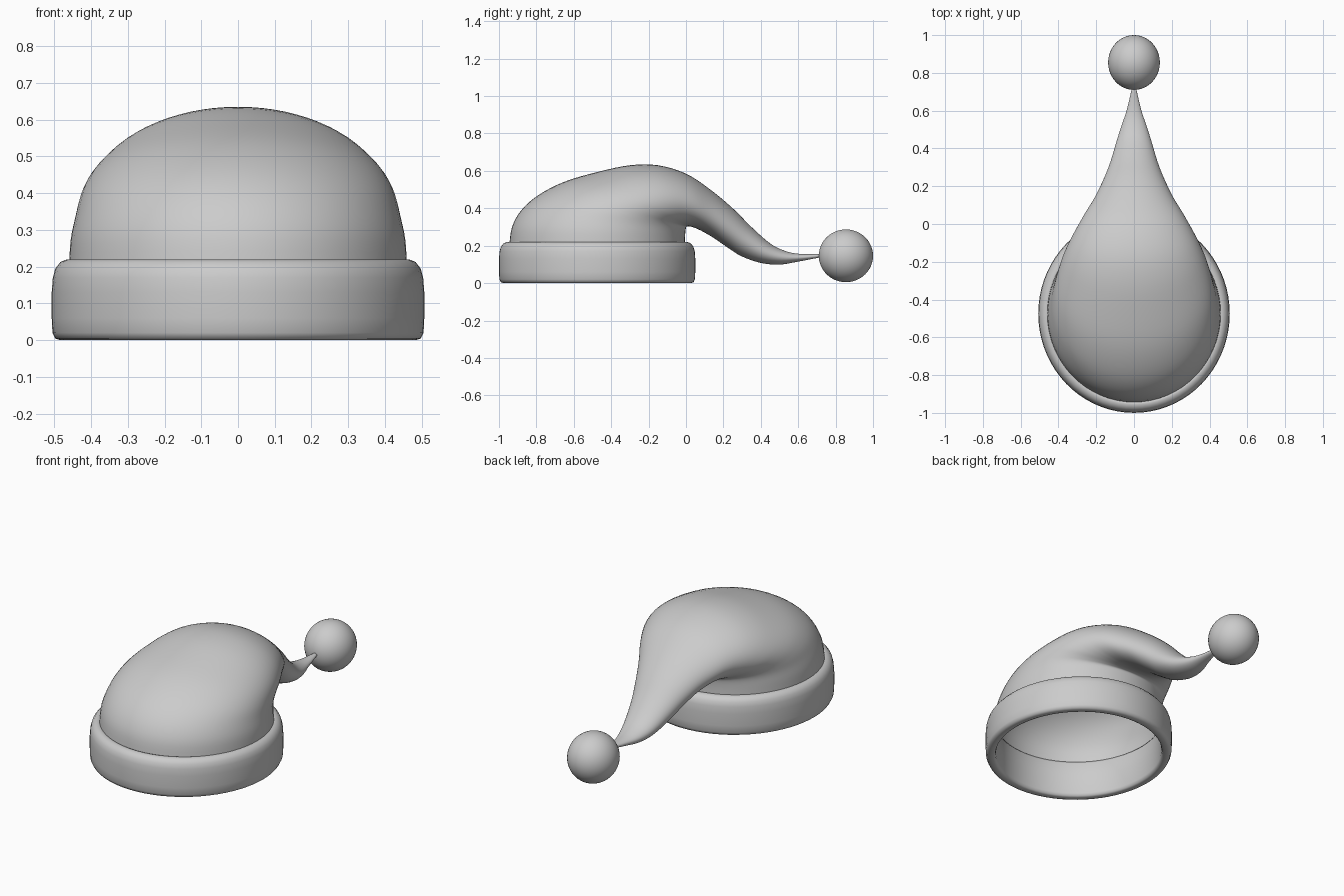
import bpy, bmesh, math
from mathutils import Vector

if "Cube" in bpy.data.objects:
    bpy.data.objects.remove(bpy.data.objects["Cube"])


def loft(name, rings, close_loop=False, cap_end=False):
    """Skin a list of equally long point rings."""
    bm = bmesh.new()
    vs = [[bm.verts.new(p) for p in r] for r in rings]
    n = len(vs[0])
    for i in range(len(vs) if close_loop else len(vs) - 1):
        a, b = vs[i], vs[(i + 1) % len(vs)]
        for j in range(n):
            k = (j + 1) % n
            bm.faces.new((a[j], a[k], b[k], b[j]))
    if cap_end:
        bm.faces.new(vs[-1])
    bmesh.ops.recalc_face_normals(bm, faces=bm.faces)
    me = bpy.data.meshes.new(name)
    bm.to_mesh(me)
    bm.free()
    ob = bpy.data.objects.new(name, me)
    bpy.context.collection.objects.link(ob)
    for p in me.polygons:
        p.use_smooth = True
    return ob


def catmull(a, b, c, d, t):
    return 0.5 * (2 * b + (c - a) * t + (2 * a - 5 * b + 4 * c - d) * t * t
                  + (3 * b - a - 3 * c + d) * t ** 3)


# Floppy cone: front/top point (y, z), back/under point (y, z), half width
sections = [
    (-.945, .20, -.005, .20, .460),
    (-.93, .30, -.005, .25, .455),
    (-.88, .39, -.002, .285, .442),
    (-.79, .47, .002, .300, .430),
    (-.65, .542, .012, .303, .412),
    (-.47, .595, .025, .302, .385),
    (-.30, .630, .042, .297, .350),
    (-.15, .630, .065, .288, .310),
    (0, .585, .10, .270, .262),
    (.13, .500, .155, .237, .207),
    (.25, .400, .23, .185, .160),
    (.35, .300, .30, .142, .126),
    (.45, .212, .40, .108, .096),
    (.53, .172, .50, .099, .068),
    (.61, .156, .60, .115, .038),
    (.72, .155, .72, .138, .011),
]
N, STEPS = 64, 4
last = len(sections) - 1
rings = []
for i in range(last):
    quad = [sections[min(max(i + o, 0), last)] for o in (-1, 0, 1, 2)]
    for s in range(STEPS + (i == last - 1)):
        fy, fz, by, bz, w = (catmull(*q, s / STEPS) for q in zip(*quad))
        front, back = Vector((0, fy, fz)), Vector((0, by, bz))
        mid, half = (front + back) / 2, (front - back) / 2
        rings.append([mid + half * math.cos(a) + Vector((w * math.sin(a), 0, 0))
                      for a in (2 * math.pi * j / N for j in range(N))])
loft("hat_body", rings, cap_end=True)

# Thick rounded brim, a slightly oval lathe
profile = [(.455, .005), (.465, 0), (.485, 0), (.498, .005), (.505, .02),
           (.507, .06), (.507, .13), (.504, .17), (.497, .195), (.483, .213),
           (.465, .22), (.452, .218), (.445, .205), (.447, .12), (.45, .02)]
loft("brim", [[(r * math.sin(a), -.475 + 1.035 * r * math.cos(a), z)
               for a in (2 * math.pi * j / 72 for j in range(72))]
              for r, z in profile], close_loop=True)

# Pompom at the tip
bpy.ops.mesh.primitive_uv_sphere_add(segments=48, ring_count=24, radius=1,
                                     location=(0, .855, .146))
pom = bpy.context.object
pom.name = "pompom"
pom.scale = (.137, .145, .141)
bpy.ops.object.shade_smooth()
